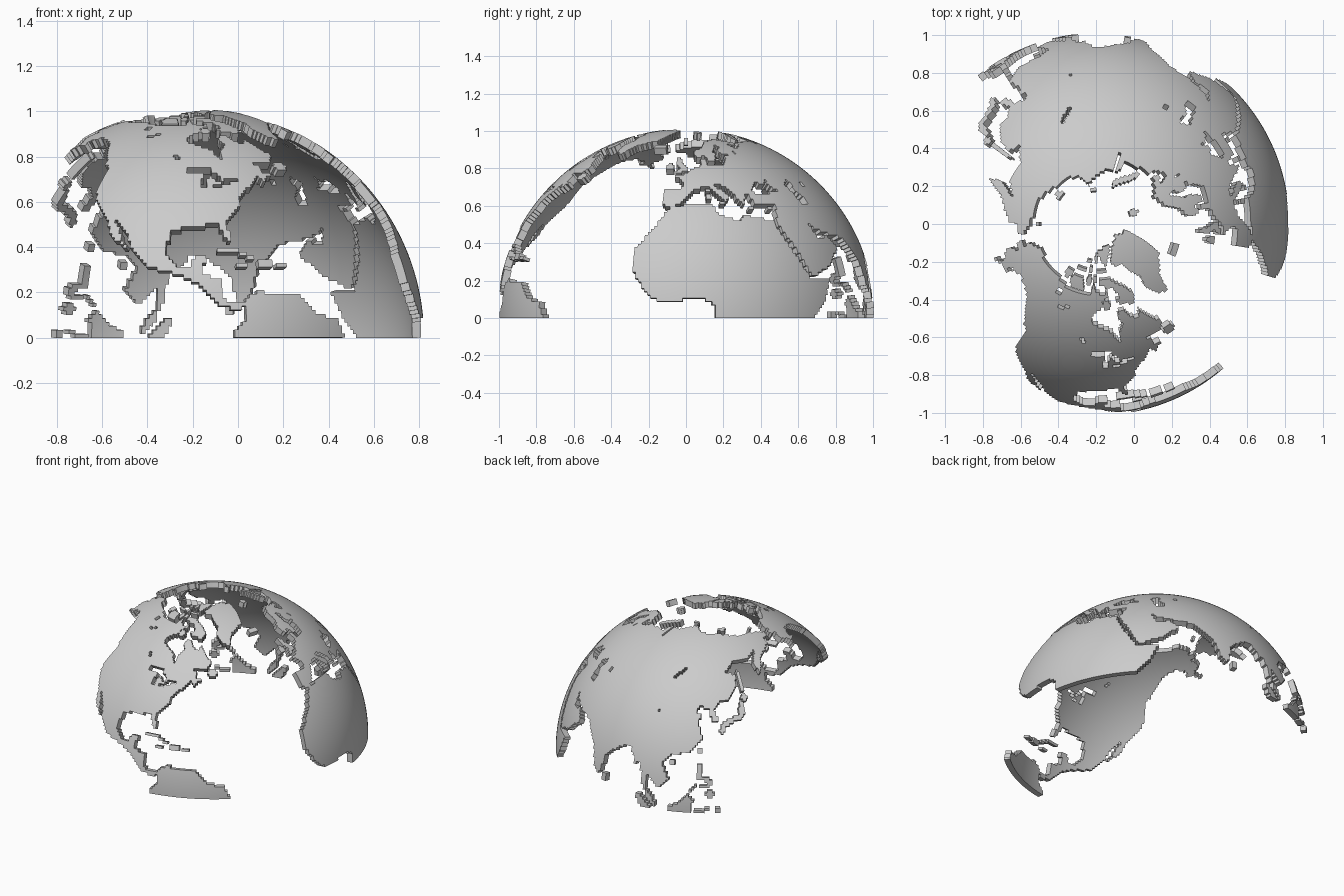
import bpy
import bmesh
from math import radians, cos, sin, floor, hypot

RADIUS, THICKNESS, CENTRE_X = 1.012, 0.04, -0.19

cube = bpy.data.objects.get("Cube")
if cube:
    bpy.data.objects.remove(cube, do_unlink=True)

stone = bpy.data.materials.new("light_grey")
stone.use_nodes = True
grey = (0.6, 0.6, 0.6, 1)
stone.diffuse_color = grey
stone.node_tree.nodes["Principled BSDF"].inputs["Base Color"].default_value = grey


def cells_where(test, west, east, south, north):
    """All one-degree cells in a window whose middle passes the test."""
    return {(i, j)
            for i in range(floor(west), floor(east) + 1)
            for j in range(max(0, floor(south)), floor(north) + 1)
            if test(i + 0.5, j + 0.5)}


def outline(*points):
    """Cells inside a coastline of (longitude, latitude) corners."""
    def inside(x, y):
        result = False
        for (ax, ay), (bx, by) in zip(points, points[1:] + points[:1]):
            if (ay > y) != (by > y) and x < ax + (y - ay) * (bx - ax) / (by - ay):
                result = not result
        return result
    lons, lats = zip(*points)
    return cells_where(inside, min(lons), max(lons), min(lats), max(lats))


def blob(lon, lat, half_width, half_height):
    """Cells of an oval island or lake."""
    def inside(x, y):
        return hypot((x - lon) / half_width, (y - lat) / half_height) <= 1
    found = cells_where(inside, lon - half_width, lon + half_width,
                        lat - half_height, lat + half_height)
    return found or {(floor(lon), floor(lat))}


def chain(width, *points):
    """Cells near a path, for long thin islands and lakes."""
    found = set()
    for (ax, ay), (bx, by) in zip(points, points[1:]):
        squeeze = cos(radians((ay + by) / 2))
        dx, dy = (bx - ax) * squeeze, by - ay

        def near(x, y):
            px, py = (x - ax) * squeeze, y - ay
            t = max(0, min(1, (px * dx + py * dy) / (dx * dx + dy * dy)))
            return hypot(px - t * dx, py - t * dy) <= width / 2
        reach = width / squeeze
        found |= cells_where(near, min(ax, bx) - reach, max(ax, bx) + reach,
                             min(ay, by) - reach, max(ay, by) + reach)
    return found


def build_shell(name, cells):
    """Curved plate made of the given cells, thickened toward the centre."""
    bm = bmesh.new()
    corners = {}

    def corner(i, j):
        if (i, j) not in corners:
            lon, lat = radians(i), radians(j)
            corners[i, j] = bm.verts.new((RADIUS * cos(lat) * cos(lon) + CENTRE_X,
                                          RADIUS * cos(lat) * sin(lon),
                                          RADIUS * sin(lat)))
        return corners[i, j]

    for i, j in sorted(cells):
        bm.faces.new((corner(i, j), corner(i + 1, j),
                      corner(i + 1, j + 1), corner(i, j + 1)))
    mesh = bpy.data.meshes.new(name)
    bm.to_mesh(mesh)
    bm.free()
    mesh.materials.append(stone)
    obj = bpy.data.objects.new(name, mesh)
    bpy.context.collection.objects.link(obj)
    bpy.ops.object.select_all(action='DESELECT')
    obj.select_set(True)
    bpy.context.view_layer.objects.active = obj
    solid = obj.modifiers.new("thickness", 'SOLIDIFY')
    solid.thickness = THICKNESS
    solid.offset = -1
    bpy.ops.object.modifier_apply(modifier=solid.name)
    bpy.ops.object.shade_smooth_by_angle(angle=radians(30))


# Western mainland, northern half
north_west = outline(
    (-124, 48), (-128, 51), (-134, 58), (-140, 60), (-147, 61), (-152, 59), (-152, 61),
    (-154, 58), (-164, 54), (-158, 58), (-162, 59), (-166, 61), (-161, 64), (-166, 64),
    (-168, 66), (-162, 66), (-166, 68), (-156, 71), (-141, 70), (-128, 70), (-115, 68),
    (-96, 68), (-95, 72), (-91, 69), (-86, 68), (-82, 69), (-82, 67), (-87, 66),
    (-87, 64), (-94, 61), (-94, 59), (-88, 57), (-82, 55), (-82, 53), (-79, 51),
    (-79, 54), (-76, 57), (-78, 60), (-77, 62), (-73, 62), (-70, 59), (-67, 58),
    (-64, 60), (-61, 56), (-56, 53), (-60, 50), (-66, 50), (-70, 47))
# Western mainland, southern half and the isthmus
south_west = outline(
    (-124, 48), (-70, 48), (-65, 49), (-65, 46), (-61, 46), (-66, 43), (-67, 45),
    (-70, 43), (-70, 42), (-74, 40), (-76, 37), (-76, 35), (-81, 31), (-80, 25),
    (-82, 27), (-83, 30), (-90, 29), (-97, 28), (-98, 22), (-95, 18), (-91, 18),
    (-90, 21), (-87, 21), (-88, 16), (-83, 15), (-83, 11), (-81, 9), (-77, 9),
    (-78, 7), (-83, 8), (-86, 10), (-88, 13), (-94, 16), (-102, 18), (-106, 21),
    (-109, 26), (-113, 31), (-114, 31), (-109, 23), (-112, 25), (-115, 28),
    (-117, 32), (-121, 35), (-124, 40))
south_continent = outline(
    (-77, 9), (-75, 11), (-72, 12), (-71, 11), (-62, 10.5), (-57, 6), (-51, 4.5),
    (-49, 0), (-49, -1), (-80, -1), (-80, 1), (-77.5, 4))
american_lakes = (
    chain(1.5, (-92, 47), (-85, 47)) | chain(1.4, (-87, 42), (-86, 46), (-83, 45.5), (-82, 43.5))
    | chain(1, (-83, 41.5), (-79, 42.5)) | chain(1, (-79, 43.5), (-76, 43.5))
    | chain(1, (-116, 61), (-110, 62.5)) | blob(-120, 66, 2.5, 0.7) | chain(1, (-98, 53), (-97, 51)))

# Eastern mainland
scandinavia = outline(
    (5, 59), (5, 62), (11, 64.5), (15, 68.5), (26, 71), (41, 67.5), (39, 66), (33, 67),
    (35, 64), (38, 64), (40, 60), (22, 60), (21, 63), (25, 65), (22, 66), (17, 62),
    (18, 60), (16, 56), (13, 55.5), (11, 59), (8, 58))
europe = outline(
    (40, 61), (30, 60), (23, 59), (23, 57), (21, 56), (20, 54.5), (11, 54), (10.5, 57.5),
    (8, 57), (8, 54), (4, 52.5), (-1, 49.5), (-4.5, 48.5), (-1, 46), (-1.5, 43.5),
    (-9, 43.5), (-9, 37), (-6, 36), (-2, 37), (0, 39.5), (3, 42.5), (8, 44), (10, 44),
    (16, 38), (18, 40), (12, 44.5), (14, 45.5), (19, 42), (21, 38), (23, 36.5),
    (24, 40.5), (27, 41), (40, 41))
asia = outline(
    (26, 41), (27, 37), (36, 36.5), (34, 31), (35, 28), (39, 21), (43, 13), (45, 13),
    (52, 16), (59.5, 22), (56, 26), (51, 24.5), (48, 30), (51, 28), (57, 26.5), (66, 25),
    (70, 21), (73, 17), (76, 9), (78, 8), (80, 13), (80, 16), (87, 21), (91, 22.5),
    (94, 18), (94, 16), (97, 17), (98.5, 9), (101, 3), (104, 1), (103, 5), (100, 8),
    (100, 13), (105, 9), (109, 12), (106, 18), (109, 21.5), (117, 23.5), (122, 29),
    (120, 35), (122, 37), (118, 39), (121, 41), (125, 39.5), (126, 34.5), (129, 35.5),
    (127.5, 39.5), (131, 43), (131, 61), (40, 61))
siberia = outline(
    (39, 60), (38, 64), (44, 66), (44, 68.5), (54, 68.5), (67, 69), (67, 72), (72, 73),
    (81, 73), (104, 77.7), (113, 74), (127, 73), (140, 72.5), (160, 70), (170, 70),
    (180, 69), (190, 66), (180, 64.5), (179, 62.5), (170, 60), (163, 58), (162, 56),
    (157, 51), (156, 57), (163, 62), (155, 59.5), (142, 59), (135, 54.5), (141, 53),
    (140, 48.5), (135, 43.5), (130, 43), (100, 50))
africa = outline(
    (-6, 36), (10, 37.5), (11, 34), (19, 30.5), (21, 33), (30, 31.3), (34, 31), (32.5, 30),
    (37, 21), (43, 11.5), (51, 12), (47, 4), (42, -1), (9, -1), (9.5, 4), (4, 6.3),
    (-8, 4.5), (-13, 8.5), (-17, 14.5), (-17, 21), (-10, 30))
inland_seas = (
    outline((28, 42), (31, 46), (33, 46), (34, 44.5), (38, 47), (37, 45), (41.5, 42), (31, 41))
    | outline((47, 45), (51, 47), (53, 45), (51, 43), (54, 40), (54, 37), (50, 37), (49, 41))
    | chain(1, (104, 51.7), (109.5, 55.5)) | chain(1, (73, 73), (73, 67.5))
    | blob(60, 45, 1.2, 1) | blob(31.5, 60.8, 1, 0.8) | blob(100, 37, 1, 0.5))

# Islands, grouped by sea
greenland = outline(
    (-73, 78), (-66, 80), (-60, 82), (-32, 84), (-20, 82), (-12, 81.5), (-18, 77),
    (-20, 74), (-25, 69.5), (-32, 68), (-40, 65), (-43, 60), (-48, 61), (-53, 66),
    (-51, 69.5), (-55, 72), (-60, 76), (-68, 76))
arctic_islands = (
    outline((-62, 66), (-65, 63), (-72, 64), (-78, 65), (-73, 67), (-78, 70), (-89, 71),
            (-89, 73.5), (-80, 73.5), (-72, 71), (-67, 69))
    | outline((-62, 82.5), (-75, 83), (-91, 81.5), (-87, 79.5), (-80, 76.5), (-75, 79))
    | outline((-117, 71), (-115, 73), (-105, 73), (-101, 69), (-113, 69))
    | blob(-121, 72.8, 4, 1.5) | blob(-86, 75.3, 6, 0.8) | blob(-84, 64.5, 3, 1.5)
    | blob(-93, 79.5, 3, 1.2) | blob(-110, 75.5, 6, 1) | blob(-99, 72.5, 3, 1.2)
    | blob(-99, 76, 3, 0.8) | blob(-93, 73, 2, 1) | blob(-103, 78.5, 4, 0.7))
northern_islands = (
    chain(1.8, (52, 71), (57, 73.5), (68, 76.7)) | blob(18, 78.8, 6, 1.4) | blob(98, 79.5, 5, 1)
    | blob(143, 75.3, 6, 0.9) | blob(180, 71.3, 2, 0.8) | blob(-18.5, 65, 4.5, 1.4))
atlantic_islands = (
    outline((-5, 50), (1, 51), (1, 53), (-2, 56), (-3, 58.5), (-5, 58.5), (-5, 55), (-3, 53))
    | blob(-8, 53.3, 2, 1.6) | blob(-56, 48.5, 2.8, 1.8) | chain(1, (-84, 22.3), (-79, 22.5), (-75, 20.5))
    | blob(-71, 19, 2.6, 1) | blob(-77.5, 18.5, 1, 0.6) | blob(-66.5, 18.5, 1, 0.6))
mediterranean_islands = (
    blob(14, 37.5, 1.3, 0.8) | blob(9, 40, 0.8, 1.2) | blob(9, 42.5, 0.6, 0.8)
    | blob(25, 35.5, 1.4, 0.5) | blob(33, 35.4, 1, 0.5))
pacific_islands = (
    chain(2, (130.5, 31.5), (132, 34), (136, 35.5), (140, 36.5), (141, 41))
    | blob(143, 43.4, 2, 1.3) | chain(1.3, (143, 46.5), (142.5, 54)) | blob(121, 23.7, 0.8, 1.5)
    | blob(-125.5, 49.8, 1.6, 0.8) | blob(-153.5, 57.5, 1, 0.7))
tropical_islands = (
    outline((109, -1), (109, 2), (113, 3), (116.5, 7), (119, 5), (117.5, 1), (118, -1))
    | outline((95, 5.5), (98, 4.5), (104, -1), (100, -1), (97, 2)) | chain(1, (120, 0.5), (125, 1.3))
    | chain(1.7, (121, 18), (121, 14), (124, 13)) | blob(125, 7.5, 1.6, 1.6) | blob(123, 10.5, 1.5, 0.9)
    | blob(125, 12, 0.8, 1) | chain(0.8, (117.5, 8.5), (119.5, 11)) | blob(128, 1, 0.7, 1.3)
    | blob(80.8, 7.5, 1, 1.5) | blob(110, 19.2, 1.2, 0.9))

build_shell("western_mainland", (north_west | south_west | south_continent) - american_lakes)
eastern = (scandinavia | europe | asia | siberia | africa) - inland_seas
build_shell("eastern_mainland", eastern)
build_shell("great_ice_island", greenland)
build_shell("arctic_islands", arctic_islands - north_west - greenland)
build_shell("northern_islands", northern_islands - eastern)
build_shell("atlantic_islands", atlantic_islands)
build_shell("mediterranean_islands", mediterranean_islands - eastern)
build_shell("pacific_islands", pacific_islands - eastern - north_west)
build_shell("tropical_islands", tropical_islands - eastern)
